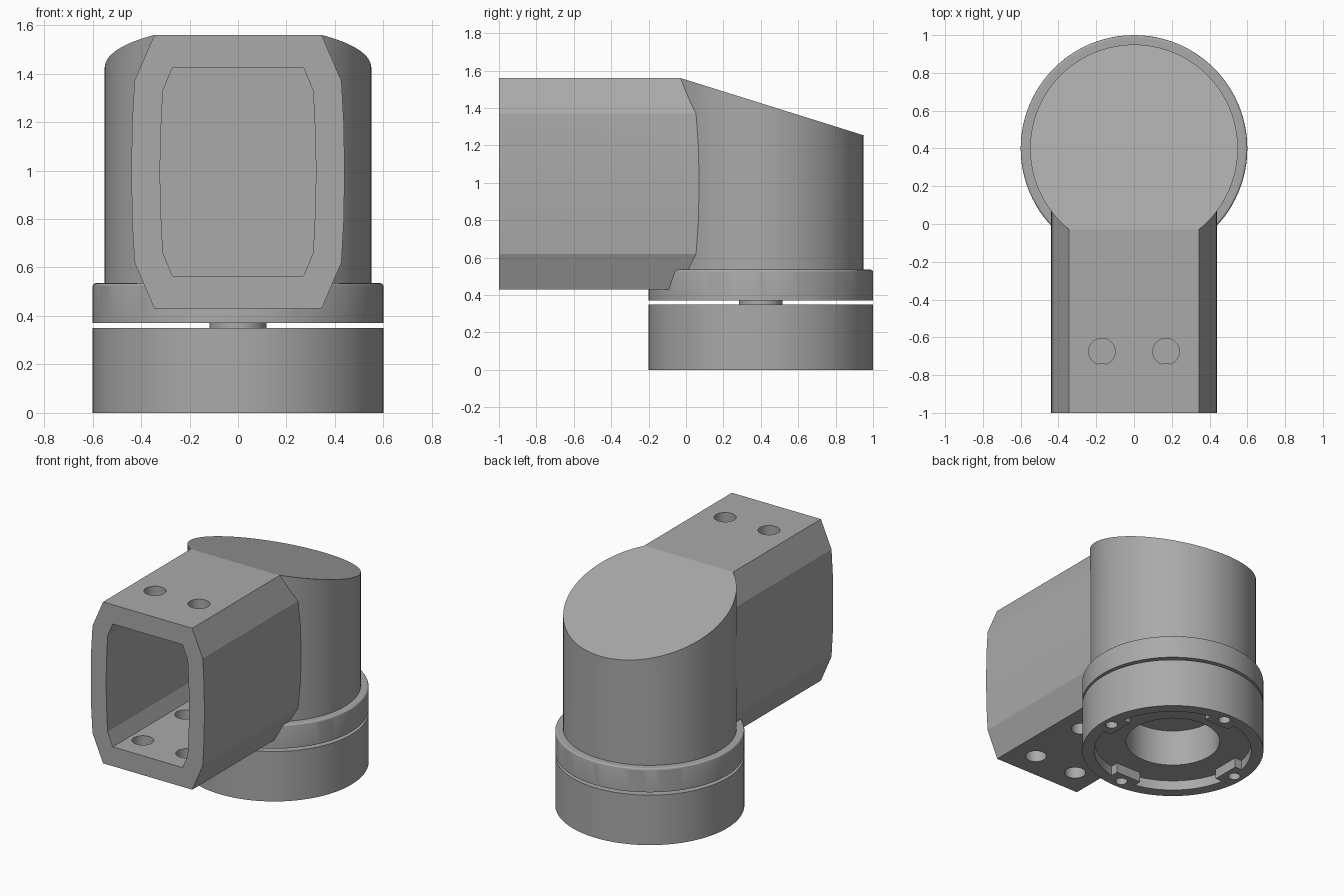
import bpy
import bmesh
import math
from mathutils import Matrix, Vector

if "Cube" in bpy.data.objects:
    bpy.data.objects.remove(bpy.data.objects["Cube"], do_unlink=True)

AXIS_Y = 0.4      # centre of the round parts
MID_Z = 0.995     # centre height of the arm

gray = bpy.data.materials.new("plain gray")
gray.use_nodes = True
COLOR = (0.4, 0.4, 0.4, 1)
gray.diffuse_color = COLOR
gray.node_tree.nodes["Principled BSDF"].inputs["Base Color"].default_value = COLOR


def finish(name, bm):
    bmesh.ops.recalc_face_normals(bm, faces=bm.faces)
    mesh = bpy.data.meshes.new(name)
    bm.to_mesh(mesh)
    bm.free()
    mesh.materials.append(gray)
    obj = bpy.data.objects.new(name, mesh)
    bpy.context.collection.objects.link(obj)
    return obj


def cylinder(name, r, z0, z1, x=0, y=AXIS_Y, sides=96, round_top=0, slope=False):
    bm = bmesh.new()
    bmesh.ops.create_cone(bm, cap_ends=True, segments=sides, radius1=r, radius2=r,
                          depth=z1 - z0, matrix=Matrix.Translation((x, y, (z0 + z1) / 2)))
    if round_top:
        rim = [e for e in bm.edges if all(v.co.z > z1 - 0.001 for v in e.verts)]
        bmesh.ops.bevel(bm, geom=rim, offset=round_top, segments=3,
                        profile=0.5, affect='EDGES')
    if slope:
        slice_top(bm)
    return finish(name, bm)


def box(name, x0, x1, half_y, z0, z1, angle):
    bm = bmesh.new()
    turn = Matrix.Translation((0, AXIS_Y, 0)) @ Matrix.Rotation(angle, 4, 'Z')
    place = turn @ Matrix.Translation(((x0 + x1) / 2, 0, (z0 + z1) / 2))
    bmesh.ops.create_cube(bm, size=1, matrix=place @ Matrix.Diagonal((x1 - x0, 2 * half_y, z1 - z0, 1)))
    return finish(name, bm)


def slice_top(bm):
    # slanted cut that falls towards the back
    bmesh.ops.bisect_plane(bm, geom=bm.verts[:] + bm.edges[:] + bm.faces[:], dist=1e-5,
                           plane_co=Vector((0, -0.03, 1.56)),
                           plane_no=Vector((0, 0.305, 0.975)), clear_outer=True)
    bmesh.ops.holes_fill(bm, edges=[e for e in bm.edges if e.is_boundary], sides=0)


def prism(name, quarter, y0, y1, slope=False):
    # mirror a quarter outline into a closed section and extrude it along y
    right = quarter + [(x, -z) for x, z in reversed(quarter[:-1])]
    outline = right + [(-x, z) for x, z in reversed(right)]
    bm = bmesh.new()
    face = bm.faces.new([bm.verts.new((x, y0, MID_Z + z)) for x, z in outline])
    ext = bmesh.ops.extrude_face_region(bm, geom=[face])
    bmesh.ops.translate(bm, vec=(0, y1 - y0, 0),
                        verts=[g for g in ext["geom"] if isinstance(g, bmesh.types.BMVert)])
    if slope:
        bmesh.ops.recalc_face_normals(bm, faces=bm.faces)
        slice_top(bm)
    return finish(name, bm)


def combine(target, tool, operation):
    tool.hide_render = True
    mod = target.modifiers.new("combine", 'BOOLEAN')
    mod.operation = operation
    mod.solver = 'EXACT'
    mod.object = tool
    bpy.context.view_layer.objects.active = target
    bpy.ops.object.modifier_apply(modifier=mod.name)
    bpy.data.objects.remove(tool, do_unlink=True)


# Upper housing: hollow arm joined to an upright round body
housing = prism("arm_housing", [(0.345, 0.565), (0.427, 0.375), (0.437, 0.2), (0.44, 0)],
                -1, 0.3, slope=True)
combine(housing, cylinder("body", 0.55, 0.5, 1.56, slope=True), 'UNION')
combine(housing, prism("cavity", [(0.27, 0.43), (0.31, 0.335), (0.318, 0.17), (0.322, 0)],
                       -1.1, 0), 'DIFFERENCE')

# Bolt holes: two in the arm roof, four in its floor
for side in (-1, 1):
    for y, z0, z1 in ((-0.675, 1.3, 1.7), (-0.81, 0.3, 0.7), (-0.335, 0.3, 0.7)):
        combine(housing, cylinder("bolt_hole", 0.07, z0, z1, 0.17 * side, y, 48), 'DIFFERENCE')

# Flange and the thin shaft below it
flange = cylinder("flange", 0.6, 0.37, 0.535, round_top=0.012)
shaft = cylinder("shaft", 0.117, 0.33, 0.39, sides=48)

# Base ring with a recessed underside, four lugs and a blind bore
base = cylinder("base", 0.6, 0, 0.35)
recess = cylinder("recess", 0.52, -0.1, 0.07)
for i in range(4):
    combine(recess, box("lug", 0.455, 0.58, 0.1, -0.2, 0.2, i * math.pi / 2), 'DIFFERENCE')
combine(base, recess, 'DIFFERENCE')
combine(base, cylinder("bore", 0.31, -0.1, 0.33), 'DIFFERENCE')
for i in range(4):
    a = i * math.pi / 2
    combine(base, cylinder("screw_hole", 0.04, -0.1, 0.15, 0.53 * math.cos(a),
                           AXIS_Y + 0.53 * math.sin(a), 32), 'DIFFERENCE')

# Smooth the curved walls and keep the corners crisp
bpy.ops.object.select_all(action='DESELECT')
for obj in (housing, flange, shaft, base):
    obj.select_set(True)
    bpy.context.view_layer.objects.active = obj
bpy.ops.object.shade_smooth_by_angle(angle=math.radians(15))
